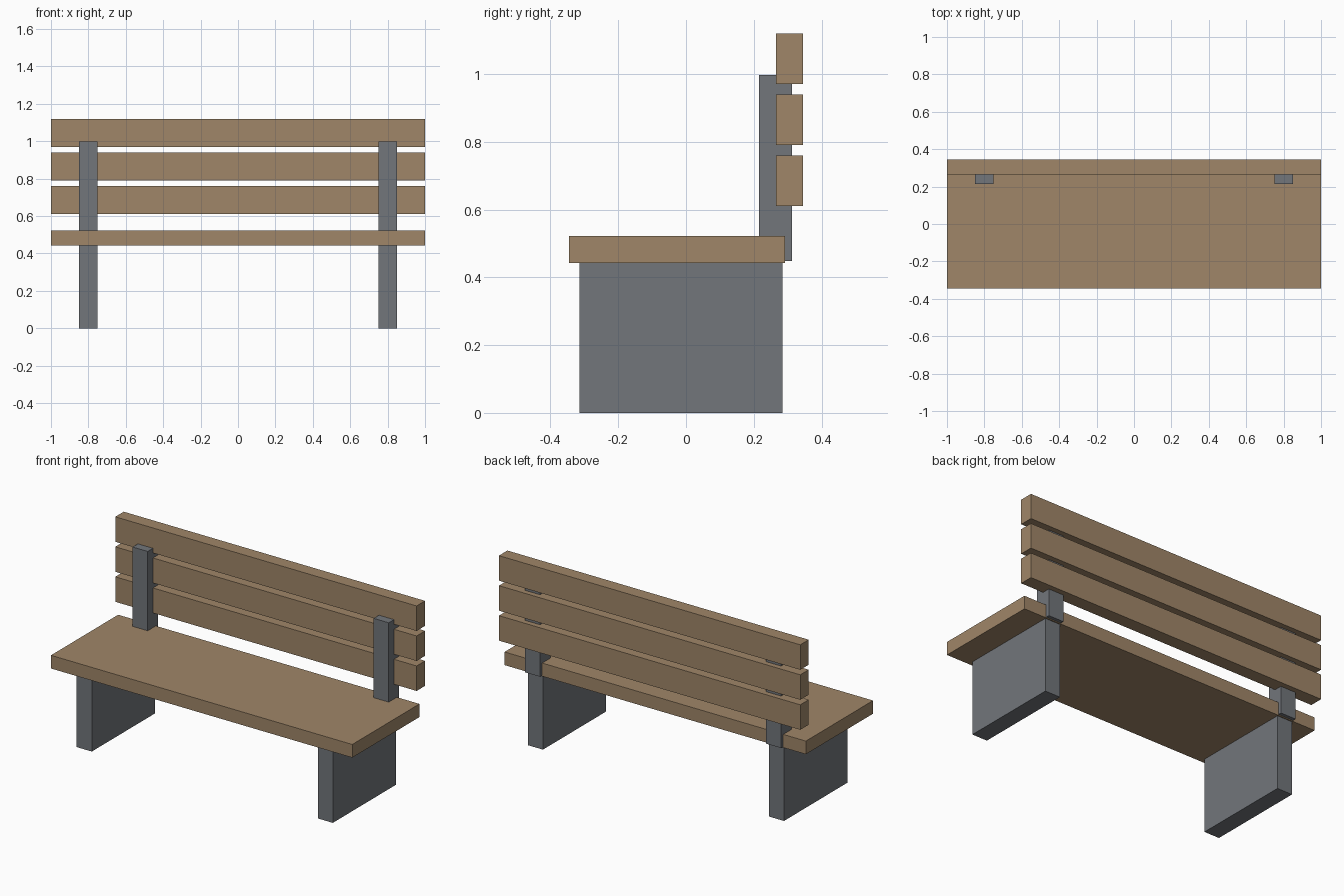
import bpy

cube = bpy.data.objects.get("Cube")
if cube:
    bpy.data.objects.remove(cube, do_unlink=True)


def make_material(name, rgb):
    mat = bpy.data.materials.new(name)
    mat.use_nodes = True
    color = (*rgb, 1.0)
    mat.diffuse_color = color
    mat.node_tree.nodes["Principled BSDF"].inputs["Base Color"].default_value = color
    return mat


def box(name, x, y, z, mat):
    """Box from (min, max) ranges on each axis."""
    ranges = (x, y, z)
    bpy.ops.mesh.primitive_cube_add(size=1, location=[(a + b) / 2 for a, b in ranges])
    obj = bpy.context.object
    obj.name = obj.data.name = name
    obj.scale = [b - a for a, b in ranges]
    bpy.ops.object.transform_apply(location=False, rotation=False, scale=True)
    obj.data.materials.append(mat)
    return obj


wood = make_material("brown wood", (0.35, 0.24, 0.14))
metal = make_material("grey metal", (0.168, 0.18, 0.197))

# Seat board
box("seat", (-1, 1), (-0.345, 0.292), (0.443, 0.522), wood)

# Three backrest slats, evenly spaced
for i in range(3):
    bottom = 0.61 + 0.18 * i
    box(f"back_slat_{i + 1}", (-1, 1), (0.265, 0.345), (bottom, bottom + 0.15), wood)

# Slab legs and backrest posts on both sides
for side, sign in (("left", 1), ("right", -1)):
    x = sorted((sign * 0.75, sign * 0.85))
    box(f"{side}_leg", x, (-0.315, 0.285), (0, 0.448), metal)
    box(f"{side}_back_post", x, (0.215, 0.313), (0.448, 0.998), metal)
